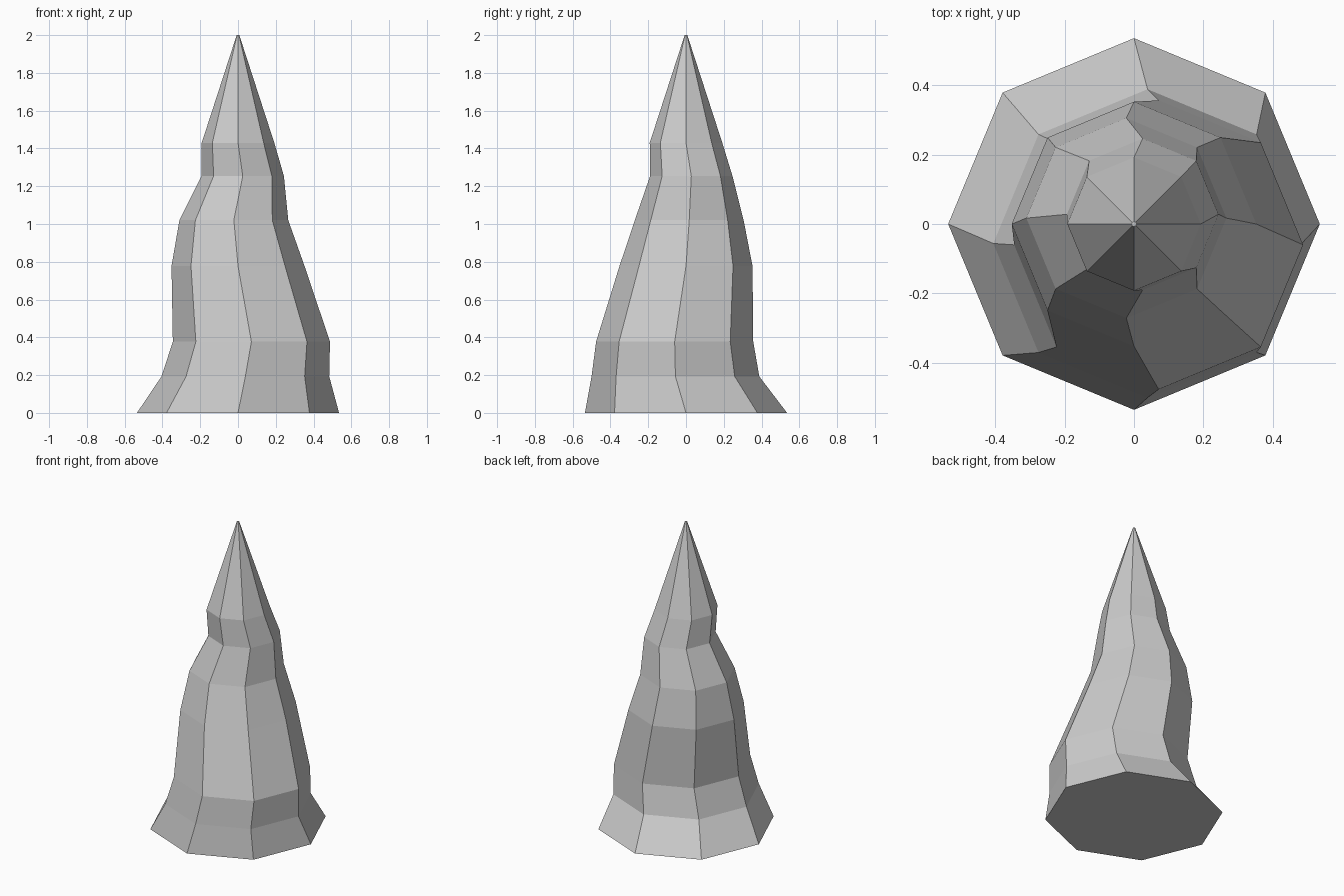
import bpy, bmesh
from math import cos, sin, tau

if "Cube" in bpy.data.objects:
    bpy.data.objects.remove(bpy.data.objects["Cube"])

SIDES = 8
# rock spire cross-sections: height, radius, centre x, centre y
RINGS = [
    (0.00, 0.535, 0.0, 0.0),
    (0.193, 0.444, 0.039, -0.056),
    (0.377, 0.416, 0.071, -0.060),
    (0.778, 0.352, 0.0, 0.0),
    (1.02, 0.288, -0.022, 0.017),
    (1.254, 0.218, 0.025, 0.028),
    (1.43, 0.192, 0.0, 0.0),
    (2.00, 0.007, 0.0, 0.0),
]

bm = bmesh.new()
loops = [[bm.verts.new((cx + r * cos(tau * i / SIDES), cy + r * sin(tau * i / SIDES), z))
          for i in range(SIDES)] for z, r, cx, cy in RINGS]

# faceted sides between neighbouring rings
for low, high in zip(loops, loops[1:]):
    for i in range(SIDES):
        j = (i + 1) % SIDES
        bm.faces.new((low[i], low[j], high[j], high[i]))

# flat base and tiny tip
bm.faces.new(loops[0][::-1])
bm.faces.new(loops[-1])

mesh = bpy.data.meshes.new("rock_spire")
bm.to_mesh(mesh)
bm.free()
bpy.context.collection.objects.link(bpy.data.objects.new("rock_spire", mesh))
